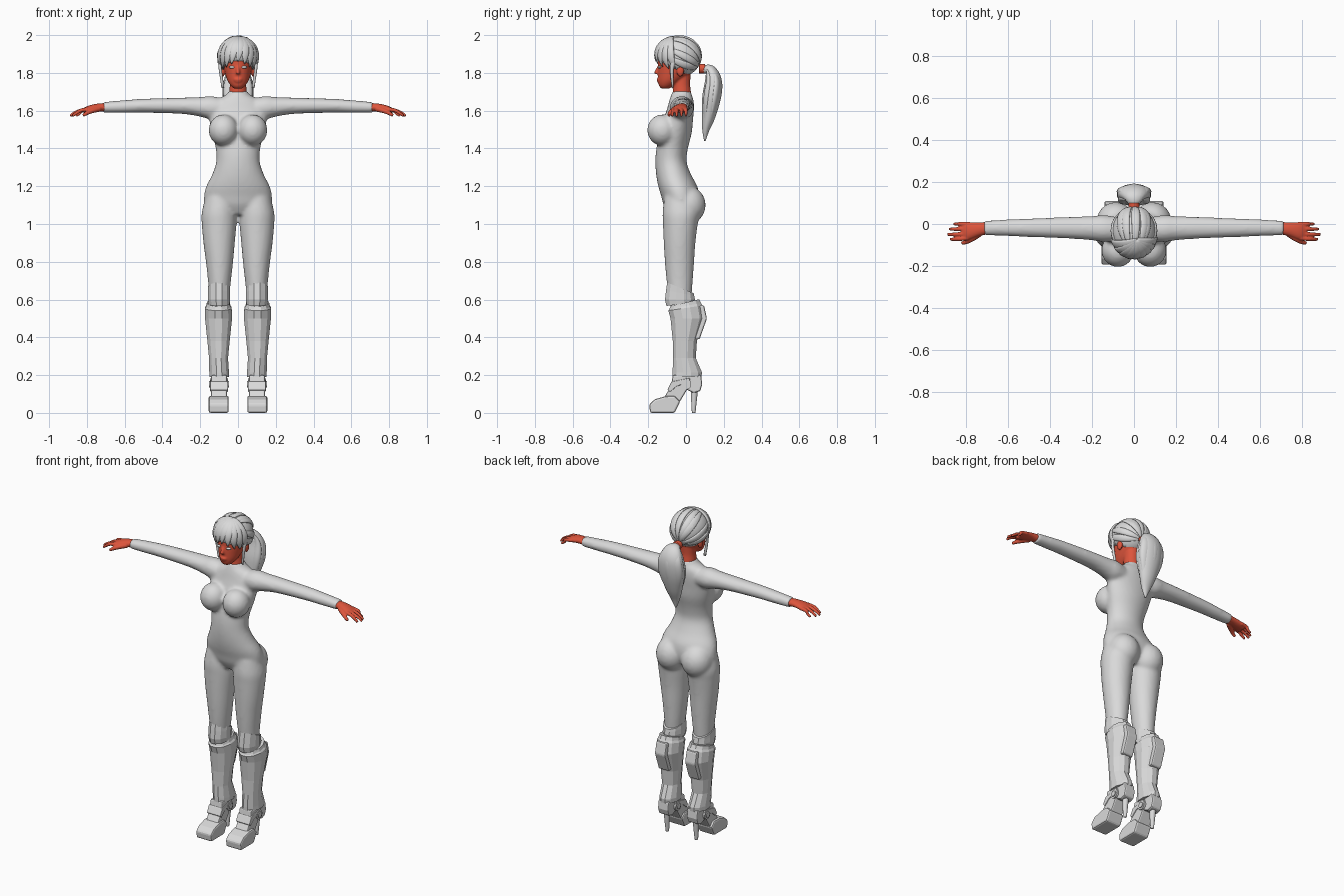
import bpy, bmesh
from math import sin, cos, pi, radians
from mathutils import Vector as V, Matrix

if "Cube" in bpy.data.objects:
    bpy.data.objects.remove(bpy.data.objects["Cube"])


def material(name, rgb):
    m = bpy.data.materials.new(name)
    m.use_nodes = True
    m.diffuse_color = (*rgb, 1)
    m.node_tree.nodes["Principled BSDF"].inputs["Base Color"].default_value = (*rgb, 1)
    return m


GREY = material("light_grey", (0.7, 0.7, 0.7))
RED = material("warm_red", (0.72, 0.09, 0.045))


def finish(name, bm, mat, voxel=0, relax=0, mirror=False, bevel=0, smooth=True):
    """Turn a bmesh into an object and apply its modifiers."""
    bmesh.ops.recalc_face_normals(bm, faces=bm.faces[:])
    for f in bm.faces:
        f.smooth = smooth
    me = bpy.data.meshes.new(name)
    bm.to_mesh(me)
    bm.free()
    ob = bpy.data.objects.new(name, me)
    bpy.context.collection.objects.link(ob)
    if voxel:
        r = ob.modifiers.new("Remesh", 'REMESH')
        r.mode, r.voxel_size, r.use_smooth_shade = 'VOXEL', voxel, True
        s = ob.modifiers.new("Smooth", 'SMOOTH')
        s.factor, s.iterations = 0.5, relax
    if bevel:
        b = ob.modifiers.new("Bevel", 'BEVEL')
        b.width, b.segments = bevel, 2
    if mirror:
        ob.modifiers.new("Mirror", 'MIRROR').use_mirror_merge = False
    deps = bpy.context.evaluated_depsgraph_get()
    done = bpy.data.meshes.new_from_object(ob.evaluated_get(deps))
    ob.modifiers.clear()
    ob.data = done
    done.materials.clear()
    done.materials.append(mat)
    return ob


def oval(c, u, v, n):
    return [V(c) + V(u) * cos(2 * pi * (i + .5) / n) + V(v) * sin(2 * pi * (i + .5) / n) for i in range(n)]


def loft(bm, loops):
    rows = [[bm.verts.new(p) for p in loop] for loop in loops]
    n = len(rows[0])
    for a, b in zip(rows, rows[1:]):
        for i in range(n):
            bm.faces.new((a[i], a[(i + 1) % n], b[(i + 1) % n], b[i]))
    bm.faces.new(rows[0][::-1])
    bm.faces.new(rows[-1])


def spline(keys, k=4):
    """Catmull-Rom interpolation of equal-length tuples."""
    out = []
    for i in range(len(keys) - 1):
        quad = [keys[max(i - 1, 0)], keys[i], keys[i + 1], keys[min(i + 2, len(keys) - 1)]]
        for j in range(k):
            t = j / k
            out.append([b + .5 * t * (c - a + t * (2 * a - 5 * b + 4 * c - d + t * (3 * (b - c) + d - a)))
                        for a, b, c, d in zip(*quad)])
    return out + [list(keys[-1])]


def upright(bm, keys, n=32, k=4, side=1):
    """Loft rows of (z, centre x, half width, front y, back y, tilt)."""
    loft(bm, [oval((side * cx, (f + b) / 2, z), (w, 0, 0), (0, (b - f) / 2, tilt * (b - f) / 2), n)
              for z, cx, w, f, b, tilt in (spline(keys, k) if k else keys)])


def sideways(bm, keys, n=24, side=1):
    """Loft rows of (x, centre z, half height, centre y, half depth)."""
    loft(bm, [oval((side * x, cy, cz), (0, ry, 0), (0, 0, rz), n) for x, cz, rz, cy, ry in spline(keys)])


def ball(bm, c, r):
    bmesh.ops.create_uvsphere(bm, u_segments=32, v_segments=20, radius=1,
                              matrix=Matrix.Translation(c) @ Matrix.Diagonal((*r, 1)))


def ribbon(bm, pts, widths, thicks, centre, n=10):
    """Loft a flattened tube whose broad side faces away from a centre."""
    loops = []
    for i, p in enumerate(pts):
        t = (pts[min(i + 1, len(pts) - 1)] - pts[max(i - 1, 0)]).normalized()
        o = p - V(centre)
        o = (o - t * o.dot(t)).normalized()
        loops.append(oval(p, t.cross(o) * widths[i], o * thicks[i], n))
    loft(bm, loops)


def tube(bm, pts, r0, r1):
    pts = [V(p) for p in spline(pts)]
    r = [r0 + (r1 - r0) * i / (len(pts) - 1) for i in range(len(pts))]
    ribbon(bm, pts, r, r, (0.3, 0.5, 2.5), 12)


# Body suit: torso, bust, hips, legs and arms fused into one skin
bm = bmesh.new()
upright(bm, [(z, 0, w, f, b, 0) for z, w, f, b in (
    (1.05, .10, -.09, .03), (1.10, .172, -.118, .065), (1.15, .18, -.132, .07), (1.2, .168, -.147, .06),
    (1.26, .138, -.158, .028), (1.33, .115, -.162, .003), (1.4, .118, -.157, .01), (1.48, .137, -.14, .03),
    (1.55, .152, -.12, .037), (1.61, .152, -.1, .042), (1.655, .115, -.088, .04), (1.685, .062, -.078, .03),
    (1.705, .05, -.07, .028))])
for s in (1, -1):
    ball(bm, (s * .077, -.125, 1.497), (.078, .08, .083))
    ball(bm, (s * .087, .01, 1.1), (.092, .094, .1))
    upright(bm, [(z, x, w, f, b, 0) for z, x, w, f, b in (
        (1.14, .093, .08, -.115, .05), (1.06, .1, .092, -.124, .07), (1., .1, .092, -.122, .062),
        (.9, .1, .083, -.118, .05), (.8, .098, .072, -.112, .043), (.7, .098, .061, -.103, .036),
        (.6, .1, .052, -.09, .03), (.5, .1, .05, -.07, .04))], side=s)
    sideways(bm, [(.06, 1.61, .05, -.025, .055), (.14, 1.615, .062, -.022, .064), (.2, 1.62, .052, -.02, .058),
                  (.3, 1.626, .043, -.018, .052), (.5, 1.626, .037, -.018, .044), (.6, 1.622, .034, -.018, .04),
                  (.715, 1.617, .029, -.019, .035)], side=s)
finish("body_suit", bm, GREY, voxel=.01, relax=6)

# Hands with four fingers and a thumb
bm = bmesh.new()
sideways(bm, [(.69, 1.617, .023, -.019, .029), (.74, 1.617, .021, -.025, .033),
              (.79, 1.609, .018, -.033, .042), (.82, 1.6, .012, -.033, .038)])
for y, tip in ((0, .858), (-.022, .88), (-.045, .888), (-.066, .876)):
    tube(bm, [(.79, y, 1.608), (.83, y * 1.08, 1.602), (tip - .022, y * 1.1, 1.588), (tip, y * 1.1, 1.572)], .0115, .007)
tube(bm, [(.735, -.045, 1.61), (.77, -.07, 1.6), (.8, -.086, 1.587), (.82, -.09, 1.574)], .016, .008)
finish("hand", bm, RED, voxel=.004, relax=3, mirror=True)

# Head and neck
bm = bmesh.new()
upright(bm, [(z, 0, w, f, b, 0) for z, w, f, b in (
    (1.717, .02, -.13, -.09), (1.732, .038, -.143, -.06), (1.76, .056, -.148, -.02), (1.8, .069, -.149, .03),
    (1.84, .076, -.148, .05), (1.89, .08, -.145, .055), (1.94, .068, -.12, .04), (1.965, .035, -.08, .01))])
upright(bm, [(z, 0, w, f, b, 0) for z, w, f, b in (
    (1.66, .05, -.072, .028), (1.7, .047, -.07, .026), (1.74, .043, -.068, .022), (1.8, .043, -.066, .025))])
tube(bm, [(0, -.143, 1.835), (0, -.152, 1.815), (0, -.16, 1.795)], .007, .012)
ball(bm, (0, -.147, 1.765), (.023, .009, .006))
ball(bm, (0, -.146, 1.756), (.019, .009, .006))
for s in (1, -1):
    ball(bm, (s * .08, -.03, 1.812), (.012, .02, .032))
finish("head", bm, RED, voxel=.0055, relax=3)

# Eyes
bm = bmesh.new()
ball(bm, (.032, -.139, 1.83), (.016, .009, .007))
finish("eye", bm, GREY, mirror=True)

# Hair cap, trimmed along a slanted hairline
CENTRE, SIZE = V((0, -.04, 1.885)), V((.105, .12, .108))
bm = bmesh.new()
ball(bm, CENTRE, SIZE)
bmesh.ops.bisect_plane(bm, geom=bm.verts[:] + bm.edges[:] + bm.faces[:], plane_co=(0, -.16, 1.87),
                       plane_no=(0, .43, .9), clear_inner=True)
bmesh.ops.holes_fill(bm, edges=[e for e in bm.edges if e.is_boundary])
finish("hair_cap", bm, GREY)


def heading(a, e):
    a, e = radians(a), radians(e)
    return V((sin(a) * cos(e), -cos(a) * cos(e), sin(e)))


def strand(bm, start, end, width, thick, lift=1.0, steps=14):
    """Lay a tapered lock of hair over the cap."""
    pts, taper = [], []
    for i in range(steps + 1):
        d = start.slerp(end, i / steps)
        pts.append(CENTRE + lift * V(a * b for a, b in zip(SIZE, d)))
        taper.append(sin(pi * (.12 + .85 * i / steps)))
    ribbon(bm, pts, [width * t for t in taper], [thick * t for t in taper], CENTRE)


# Locks swept back to the tie, and the fringe
bm = bmesh.new()
tie = heading(180, -28)
for a in range(-100, 101, 25):
    strand(bm, heading(a + 4, 56), tie, .021, .008)
for s in (1, -1):
    for e in (0, 22):
        strand(bm, heading(s * 62, e), tie, .02, .008)
finish("swept_locks", bm, GREY)
bm = bmesh.new()
for a in range(-80, 81, 20):
    strand(bm, heading(25, 72), heading(a, -18 - abs(a) * .2 + 5 * cos(a)), .026, .009, 1.03)
for s in (1, -1):
    pts = [V(p) for p in spline([(s * .1, -.06, 1.88), (s * .094, -.075, 1.82), (s * .08, -.07, 1.72)])]
    ribbon(bm, pts, [.016 * (1 - .09 * i) for i in range(9)], [.008] * 9, CENTRE)
finish("fringe", bm, GREY)

# Ponytail: core with overlapping locks, rows of (y, z, half width, half depth)
tail = spline([(.085, 1.815, .018, .018), (.125, 1.815, .05, .03), (.145, 1.76, .076, .045),
               (.135, 1.67, .08, .05), (.12, 1.57, .055, .036), (.105, 1.5, .03, .02), (.1, 1.44, .004, .004)])
bm = bmesh.new()
for shift, out, scale in ((0, 0, 1), (-.6, .35, .42), (0, .6, .42), (.6, .35, .42), (-.5, -.4, .45), (.5, -.4, .45)):
    rows = tail if scale == 1 else tail[2:-3]
    m = len(rows) - 1
    fade = [1 if scale == 1 else scale * sin(pi * (.1 + .88 * i / m)) for i in range(m + 1)]
    ribbon(bm, [V((shift * w, y + out * d, z)) for y, z, w, d in rows], [r[2] * f for r, f in zip(rows, fade)],
           [r[3] * f for r, f in zip(rows, fade)], (0, -.1, 1.65), 16)
finish("ponytail", bm, GREY)
bm = bmesh.new()
tube(bm, [(0, .07, 1.822), (0, .085, 1.822), (0, .1, 1.822)], .026, .026)
finish("hair_tie", bm, RED)

# Armoured boots
bm = bmesh.new()
upright(bm, [(.19, .1, .054, -.074, .085, 0), (.215, .1, .054, -.074, .087, 0), (.29, .103, .052, -.07, .054, 0),
             (.38, .103, .061, -.072, .06, 0), (.5, .103, .074, -.085, .1, 0), (.555, .104, .073, -.097, .09, .15),
             (.565, .104, .066, -.092, .082, .2), (.583, .104, .062, -.085, .072, .25)], n=12, k=0)
finish("shin_guard", bm, GREY, mirror=True, smooth=False)
bm = bmesh.new()
upright(bm, [(.575, .1, .057, -.106, .045, .12), (.6, .1, .06, -.114, .05, 0), (.635, .1, .06, -.108, .046, -.2),
             (.662, .101, .06, -.102, .043, -.4)], n=12, k=0)
finish("knee_guard", bm, GREY, mirror=True, smooth=False)


def slab(name, profile, cx, half, bevel):
    """Extrude a (y, z) outline across x."""
    bm = bmesh.new()
    loft(bm, [[V((cx + s * half, y, z)) for y, z in profile] for s in (-1, 1)])
    finish(name, bm, GREY, mirror=True, bevel=bevel, smooth=False)


slab("calf_panel", [(.03, .39), (.072, .39), (.111, .5), (.095, .57), (.03, .57)], .104, .036, .008)
slab("toe_shoe", [(-.19, 0), (-.195, .045), (-.165, .072), (-.11, .088), (-.06, .09), (-.03, .06), (-.06, 0)],
     .102, .053, .01)
slab("instep", [(-.12, .075), (-.08, .14), (-.07, .2), (.0, .2), (.01, .13), (-.035, .055)], .1, .042, .008)
slab("ankle_strap", [(-.098, .125), (-.078, .165), (.02, .185), (.02, .165), (-.05, .14), (-.085, .11)], .1, .047, .004)
slab("heel_counter", [(-.01, .2), (.08, .2), (.086, .15), (.075, .115), (.04, .105), (-.01, .13)], .1, .036, .008)
bm = bmesh.new()
tube(bm, [(.1, .045, .13), (.1, .043, .08), (.1, .041, .03), (.1, .041, 0)], .02, .009)
finish("stiletto_heel", bm, GREY, mirror=True)
bm = bmesh.new()
for half, r in ((.048, .028), (.053, .017)):
    loft(bm, [oval((.1 + s * half, 0, .152), (0, r, 0), (0, 0, r), 16) for s in (-1, 1)])
finish("ankle_joint", bm, GREY, mirror=True, smooth=False)
